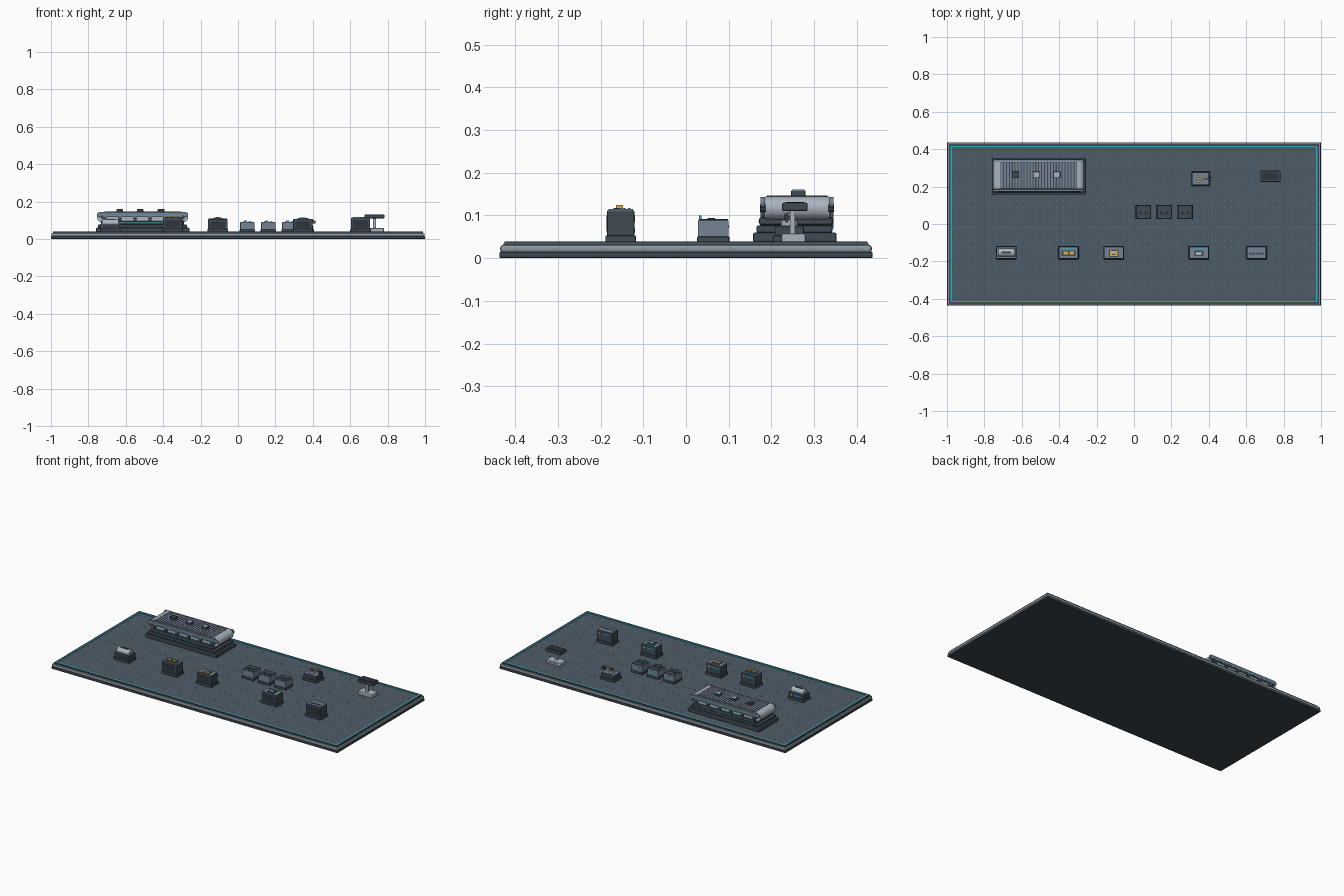
import bpy, bmesh, math
from mathutils import Matrix

if "Cube" in bpy.data.objects:
    bpy.data.objects.remove(bpy.data.objects["Cube"])


def material(name, r, g, b):
    m = bpy.data.materials.new(name)
    m.diffuse_color = (r, g, b, 1)
    m.use_nodes = True
    m.node_tree.nodes["Principled BSDF"].inputs["Base Color"].default_value = m.diffuse_color
    return m


DECK = material("slate deck", .076, .107, .135)
BASE = material("charcoal frame", .048, .062, .077)
BLACK = material("near black", .026, .035, .045)
DARK = material("dark panel", .05, .068, .088)
MID = material("blue steel", .18, .23, .3)
BAND = material("grey steel", .27, .32, .36)
LIGHT = material("light steel", .4, .46, .52)
TEAL = material("teal light", .025, .45, .58)
AMBER = material("amber", .75, .42, .06)


def finish(bm, name, mat, smooth=False):
    bmesh.ops.recalc_face_normals(bm, faces=bm.faces)
    mesh = bpy.data.meshes.new(name)
    bm.to_mesh(mesh)
    bm.free()
    mesh.materials.append(mat)
    ob = bpy.data.objects.new(name, mesh)
    bpy.context.collection.objects.link(ob)
    if smooth:
        bpy.context.view_layer.objects.active = ob
        ob.select_set(True)
        bpy.ops.object.shade_smooth_by_angle(angle=math.radians(35))
        ob.select_set(False)
    return ob


def boxes(name, mat, items, bevel=0):
    """Each item: centre x, centre y, half x, half y, bottom z, top z."""
    bm = bmesh.new()
    for x, y, hx, hy, z0, z1 in items:
        m = Matrix.Translation((x, y, (z0 + z1) / 2)) @ Matrix.Diagonal((2 * hx, 2 * hy, z1 - z0, 1))
        bmesh.ops.create_cube(bm, size=1, matrix=m)
    if bevel:
        bmesh.ops.bevel(bm, geom=bm.edges[:], offset=bevel, segments=2, profile=.5, affect='EDGES')
    return finish(bm, name, mat)


def box(name, mat, x, y, hx, hy, z0, z1, bevel=0):
    return boxes(name, mat, [(x, y, hx, hy, z0, z1)], bevel)


def rod(name, mat, x, y, z, r, length, axis='Z', sides=20):
    bm = bmesh.new()
    turn = {'X': Matrix.Rotation(math.pi / 2, 4, 'Y'), 'Y': Matrix.Rotation(math.pi / 2, 4, 'X'),
            'Z': Matrix.Identity(4)}[axis]
    bmesh.ops.create_cone(bm, cap_ends=True, segments=sides, radius1=r, radius2=r, depth=length,
                          matrix=Matrix.Translation((x, y, z)) @ turn)
    return finish(bm, name, mat, True)


def stadium(name, mat, x, y, z, half, r, hy):
    """Round-ended bar, extruded across y."""
    bm = bmesh.new()
    ring = []
    for side in (1, -1):
        for i in range(13):
            a = -math.pi / 2 + math.pi * i / 12
            ring.append(bm.verts.new((x + side * (half - r + r * math.cos(a)), y - hy, z + side * r * math.sin(a))))
    face = bm.faces.new(ring)
    new = bmesh.ops.extrude_face_region(bm, geom=[face])['geom']
    bmesh.ops.translate(bm, vec=(0, 2 * hy, 0), verts=[v for v in new if isinstance(v, bmesh.types.BMVert)])
    return finish(bm, name, mat, True)


def frame(name, mat, hx, hy, w, z0, z1):
    boxes(name, mat, [(0, s * (hy - w / 2), hx, w / 2, z0, z1) for s in (1, -1)]
          + [(s * (hx - w / 2), 0, w / 2, hy - w, z0, z1) for s in (1, -1)])


# Platform: stacked slabs, raised rim and glowing edge
T = .036
box("platform_base", BASE, 0, 0, 1, .437, 0, .015, .004)
box("platform_band", BAND, 0, 0, .998, .435, .013, .031, .006)
box("platform_deck", DECK, 0, 0, .99, .427, .028, T)
frame("platform_rim", BASE, .988, .425, .008, .03, .039)
frame("edge_light", TEAL, .98, .417, .006, .035, .039)

# Rows of tiny deck studs
boxes("deck_studs", LIGHT, [(-.954 + .036 * i, -.378 + .036 * j, .0013, .0013, T - .001, T + .0006)
                            for i in range(54) for j in range(22)])

# Large conveyor
cx, cy = -.51, .26
box("conveyor_plinth", DARK, cx, cy - .005, .25, .098, T, .06, .005)
box("conveyor_step", DARK, cx, cy - .006, .238, .089, .059, .077, .005)
box("conveyor_bed", DARK, cx, cy - .003, .222, .086, .077, .096, .005)
stadium("conveyor_belt", LIGHT, cx, cy, .117, .244, .0275, .074)
box("belt_bed", DARK, cx, cy, .205, .072, .142, .1455)
boxes("belt_slats", MID, [(cx - .196 + .0157 * i, cy, .005, .07, .143, .147) for i in range(26)])
for s in (-1, 1):
    stadium("conveyor_rail", MID, cx, cy + s * .08, .13, .244, .013, .005)
    box("rail_light", TEAL, cx, cy + s * .0855, .21, .001, .122, .125)
    boxes("rail_supports", DARK, [(cx - .2 + .08 * i, cy + s * .08, .008, .005, .07, .12) for i in range(6)])
    rod("roller_axle", DARK, cx + s * .217, cy, .117, .009, .174, 'Y')
    box("bed_light", TEAL, cx, cy - .003 + s * .0865, .16, .001, .085, .088)
for i in (-1, 0, 1):
    box("belt_load", DARK, cx - .012 + i * .11, cy + .003, .018, .017, .145, .159, .003)
    box("load_lid", LIGHT if i > -1 else DARK, cx - .012 + i * .11, cy + .003, .015, .014, .158, .161)


def station(name, x, y, top, hx=.052, hy=.032):
    """Plinth, cabinet, top plate and lit side panels."""
    box(name + "_plinth", DARK, x, y, hx + .003, hy + .004, T, .053, .003)
    box(name + "_cabinet", DARK, x, y, hx, hy, .052, top, .003)
    box(name + "_top_plate", MID, x, y, hx - .003, hy - .003, top - .002, top + .003)
    box(name + "_side_light", TEAL, x - .012, y + hy, hx * .5, .001, top - .018, top - .012)
    box(name + "_side_lamp", AMBER, x + hx * .6, y + hy, .006, .001, top - .02, top - .011)
    box(name + "_front_panel", BLACK, x, y - hy, hx * .75, .001, .062, top - .012)


fy = -.153
# Press with a horizontal drum
station("drum_press", -.683, fy, .08)
rod("press_drum", LIGHT, -.683, fy, .084, .022, .086, 'X')
box("drum_slot", DARK, -.683, fy, .026, .005, .102, .108)

# Sorter with amber tray
station("sorter", -.35, fy, .112)
box("sorter_tray", DARK, -.35, fy - .003, .038, .014, .114, .118)
boxes("sorter_goods", AMBER, [(-.35 + s * .016, fy - .003, .012, .008, .117, .124) for s in (1, -1)])
box("sorter_light", TEAL, -.35, fy + .02, .035, .003, .114, .118)

# Assembler with amber core
station("assembler", -.108, fy, .106)
box("assembler_mount", DARK, -.108, fy - .003, .026, .02, .108, .111)
boxes("assembler_core", AMBER, [(-.108 + s * .015, fy - .003, .005, .015, .11, .115) for s in (1, -1)]
      + [(-.108, fy - .015, .018, .003, .11, .115)])
box("core_cap", LIGHT, -.108, fy + .001, .009, .008, .11, .118)

# Console with screen
station("console", .347, fy, .105)
box("console_screen", DARK, .347, fy - .004, .024, .014, .107, .112)
box("screen_face", LIGHT, .347, fy - .004, .015, .008, .111, .114)
box("console_light", TEAL, .347, fy + .02, .03, .003, .107, .111)

# Storage cabinet with a row of vents
station("cabinet", .655, fy, .112)
boxes("cabinet_vents", DARK, [(.655 + .016 * i, fy - .006, .005, .006, .114, .117) for i in range(-2, 3)])

# Three supply bins
for i in range(3):
    x, y = .05 + .112 * i, .064
    box("bin_plinth", DARK, x, y, .041, .038, T, .051, .003)
    box("bin_body", MID, x, y, .038, .036, .05, .089, .002)
    box("bin_lid", DARK, x, y, .036, .034, .087, .092)
    boxes("bin_ports", BLACK, [(x + s * .015, y - .005, .008, .009, .091, .094) for s in (1, -1)])
    box("bin_light", TEAL, x - .008, y - .031, .006, .003, .088, .1)
    box("bin_back_light", TEAL, x, y + .036, .018, .001, .072, .077)

# Low robot cell with amber arm
x, y = .355, .242
box("robot_plinth", DARK, x, y, .05, .038, T, .053, .003)
box("robot_base", DARK, x, y, .046, .034, .052, .074, .003)
box("robot_plate", MID, x, y, .042, .03, .073, .077)
rod("robot_turntable", LIGHT, x - .005, y, .082, .02, .014)
rod("robot_column", DARK, x - .005, y, .09, .011, .03)
box("robot_arm", AMBER, x + .006, y, .02, .005, .1, .108, .002)
box("robot_forearm", MID, x + .034, y, .012, .005, .098, .108, .002)
boxes("robot_gripper", DARK, [(x + .05, y + s * .006, .009, .003, .084, .1) for s in (1, -1)])

# Canopied pad
x, y = .73, .255
box("pad_plinth", LIGHT, x, y - .003, .05, .028, T, .058, .003)
box("pad_light", TEAL, x, y + .026, .03, .001, .046, .05)
boxes("canopy_post", LIGHT, [(x, y - .006, .008, .006, .055, .115)])
box("canopy", DARK, x, y, .054, .03, .11, .13, .004)
box("canopy_top", BLACK, x, y, .044, .021, .129, .132)
